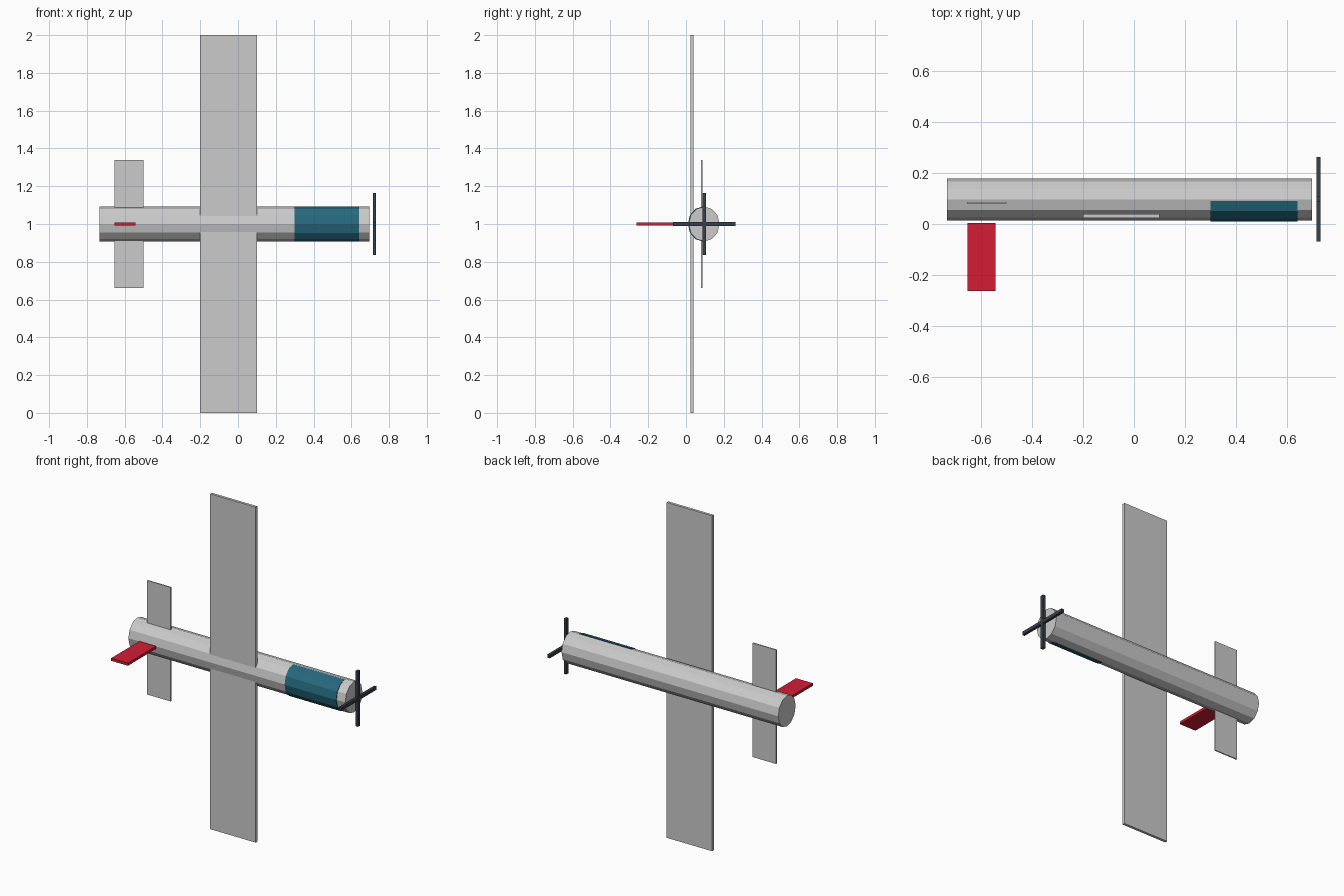
import bpy, bmesh, math

if "Cube" in bpy.data.objects:
    bpy.data.objects.remove(bpy.data.objects["Cube"])


def paint(obj, name, color):
    mat = bpy.data.materials.get(name) or bpy.data.materials.new(name)
    mat.diffuse_color = (*color, 1)
    mat.use_nodes = True
    mat.node_tree.nodes["Principled BSDF"].inputs["Base Color"].default_value = mat.diffuse_color
    obj.data.materials.append(mat)


def finish(bm, name):
    bmesh.ops.recalc_face_normals(bm, faces=bm.faces)
    mesh = bpy.data.meshes.new(name)
    bm.to_mesh(mesh)
    bm.free()
    obj = bpy.data.objects.new(name, mesh)
    bpy.context.collection.objects.link(obj)
    return obj


def box(name, xs, ys, zs):
    bm = bmesh.new()
    bmesh.ops.create_cube(bm, size=1)
    for v in bm.verts:
        v.co = [lo + (c + 0.5) * (hi - lo)
                for c, (lo, hi) in zip(v.co, (xs, ys, zs))]
    return finish(bm, name)


def tube(name, x0, x1, cy, ry, rz, steps):
    """Elliptical prism along x, 30 degrees per step; angle 0 faces -y."""
    bm = bmesh.new()
    ring = []
    for k in steps:
        a = math.radians(30 * k)
        ring.append(bm.verts.new((x0, cy - ry * math.cos(a), 1 + rz * math.sin(a))))
    face = bm.faces.new(ring)
    ext = bmesh.ops.extrude_face_region(bm, geom=[face], use_keep_orig=True)
    for v in ext["geom"]:
        if isinstance(v, bmesh.types.BMVert):
            v.co.x = x1
    return finish(bm, name)


TEAL, RED, DARK = (0.02, 0.14, 0.21), (0.65, 0.012, 0.035), (0.04, 0.05, 0.065)

# Twelve-sided fuselage and the half-shell canopy on its -y side
tube("fuselage", -0.733, 0.697, 0.096, 0.082, 0.092, range(12))
canopy = tube("canopy", 0.30, 0.64, 0.09, 0.08, 0.093, range(-3, 4))
paint(canopy, "canopy_teal", TEAL)

# Wing and tailplane, both spanning along z
box("wing", (-0.2, 0.1), (0.024, 0.04), (0, 2))
box("tailplane", (-0.655, -0.5), (0.080, 0.087), (0.66, 1.34))

# Fin
fin = box("tail_fin", (-0.653, -0.543), (-0.262, 0.003), (0.992, 1.008))
paint(fin, "fin_red", RED)

# Crossed propeller blades
L, W, PY = 0.165, 0.01, 0.097
for name, hy, hz in (("propeller_blade_a", W, L), ("propeller_blade_b", L, W)):
    blade = box(name, (0.715, 0.731), (PY - hy, PY + hy), (1 - hz, 1 + hz))
    paint(blade, "propeller_dark", DARK)
